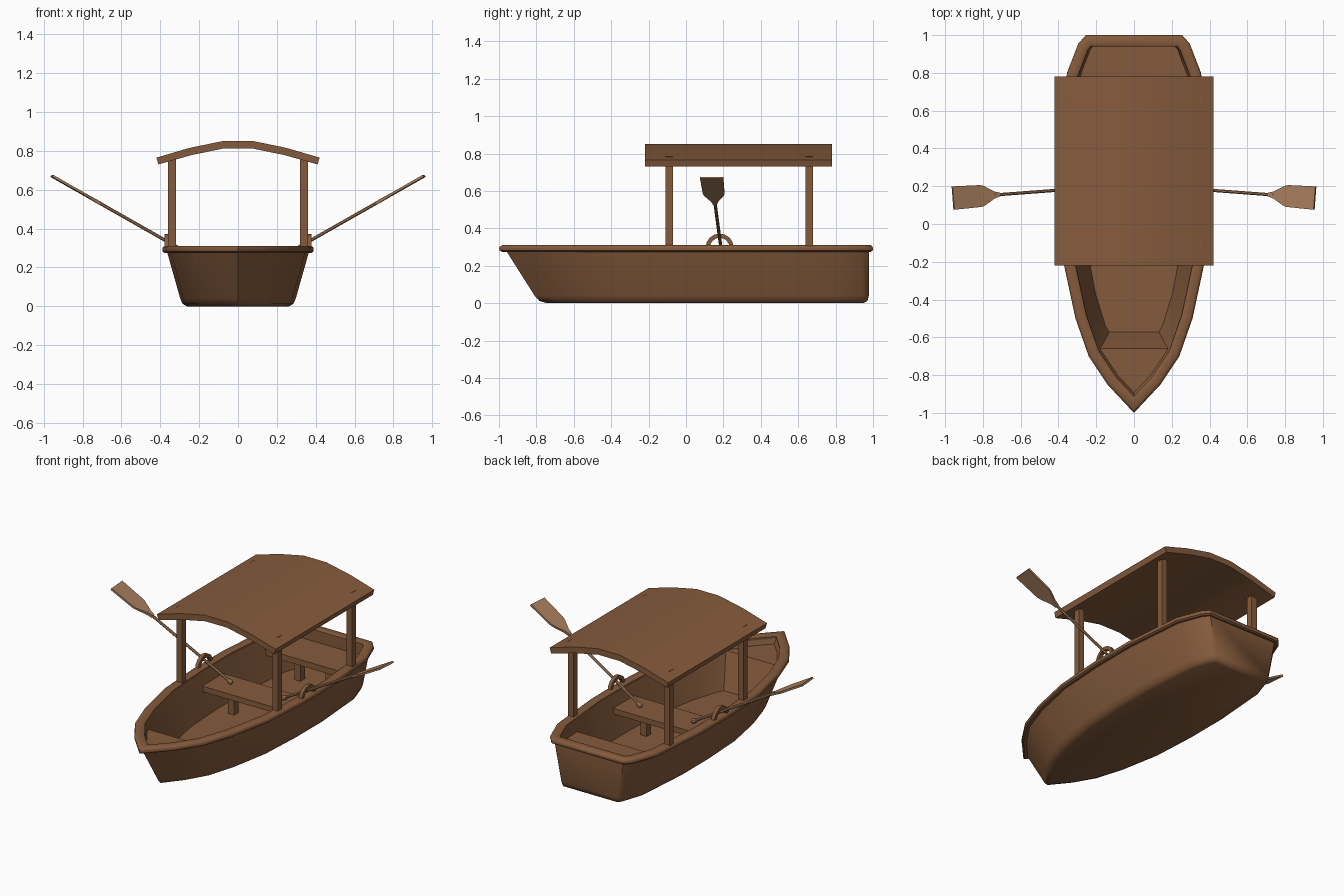
import bpy
import bmesh
import math
from mathutils import Vector

default = bpy.data.objects.get("Cube")
if default:
    bpy.data.objects.remove(default, do_unlink=True)


def make_material(name, rgb):
    mat = bpy.data.materials.new(name)
    mat.use_nodes = True
    color = (*rgb, 1)
    mat.diffuse_color = color
    mat.node_tree.nodes["Principled BSDF"].inputs["Base Color"].default_value = color
    return mat


brown = make_material("brown wood", (0.235, 0.105, 0.045))
pale = make_material("pale wood", (0.40, 0.215, 0.112))


def finish(name, bm, mat, angle=30):
    bmesh.ops.recalc_face_normals(bm, faces=bm.faces)
    mesh = bpy.data.meshes.new(name)
    bm.to_mesh(mesh)
    bm.free()
    mesh.materials.append(mat)
    obj = bpy.data.objects.new(name, mesh)
    bpy.context.collection.objects.link(obj)
    bpy.ops.object.select_all(action="DESELECT")
    obj.select_set(True)
    bpy.context.view_layer.objects.active = obj
    bpy.ops.object.shade_smooth_by_angle(angle=math.radians(angle))
    return obj


def loft(name, rings, mat, wrap=False, angle=30):
    """Skin matching closed rings; cap the ends or join last to first."""
    bm = bmesh.new()
    rows = [[bm.verts.new(p) for p in ring] for ring in rings]
    pairs = list(zip(rows, rows[1:]))
    if wrap:
        pairs.append((rows[-1], rows[0]))
    else:
        bm.faces.new(rows[0])
        bm.faces.new(rows[-1])
    for a, b in pairs:
        for i in range(len(a)):
            j = (i + 1) % len(a)
            bm.faces.new((a[i], a[j], b[j], b[i]))
    return finish(name, bm, mat, angle)


def box(name, x, y, z, mat=brown):
    ring = [(x[0], y[0]), (x[1], y[0]), (x[1], y[1]), (x[0], y[1])]
    return loft(name, [[(*p, h) for p in ring] for h in z], mat)


def mirrored(half):
    """Close a half plan (x >= 0) across the centre line."""
    return half + [(-x, y) for x, y in reversed(half) if x > 0]


# Plan of the gunwale, bow first
plan = mirrored([(0, -1), (.14, -.85), (.24, -.70), (.31, -.5), (.37, -.22),
                 (.39, .1), (.39, .4), (.355, .8), (.295, .955), (.255, 1)])


def plan_ring(inset, z, taper=0):
    """Inset the plan with mitred corners, then shrink it towards the keel."""
    pts = [Vector(p) for p in plan]
    ring = []
    for i, p in enumerate(pts):
        a = (p - pts[i - 1]).normalized()
        b = (pts[(i + 1) % len(pts)] - p).normalized()
        na, nb = Vector((-a.y, a.x)), Vector((-b.y, b.x))
        q = p + (na + nb) * inset / (1 + na.dot(nb))
        stern = .975
        ring.append((q.x * (1 - .2 * taper),
                     stern - (stern - q.y) * (1 - .085 * taper), z))
    return ring


# Hull shell: floor, inner wall, outer wall and rounded bottom
loft("hull", [plan_ring(*r) for r in (
    (.06, .05, .95), (.06, .29, 0), (.022, .29, 0), (.022, .04, .96),
    (.03, .012, 1.05), (.055, 0, 1.1))], brown, angle=50)

# Rounded rail around the top edge
loft("rail", [plan_ring(*r) for r in (
    (.012, .275), (.002, .282), (0, .292), (.003, .303), (.012, .31),
    (.052, .31), (.06, .304), (.06, .28))], brown, wrap=True, angle=40)

# Small bow deck with its sloping bulkhead
bm = bmesh.new()
deck = [bm.verts.new((x, y, .262)) for x, y in
        mirrored([(0, -.925), (.09, -.81), (.205, -.66)])]
foot = [bm.verts.new((x, -.57, .045)) for x in (.165, -.165)]
bm.faces.new(deck)
bm.faces.new((deck[2], deck[3], foot[1], foot[0]))
finish("bow_deck", bm, brown)

# Seats and their legs
box("middle_seat", (-.31, .31), (.08, .295), (.185, .22))
stern_plan = mirrored([(.305, .69), (.29, .8), (.245, .93), (.22, .955)])
loft("stern_seat", [[(*p, z) for p in stern_plan] for z in (.19, .228)], brown)
for side, label in ((1, "left"), (-1, "right")):
    for seat, lx, ly in (("middle", .16, .18), ("stern", .11, .78)):
        box(f"{seat}_seat_leg_{label}", (side * lx - .022, side * lx + .022),
            (ly - .022, ly + .022), (.04, .195))

# Arched canopy
top = [(.42, .765), (.25, .815), (.08, .85)]
under = [(.41, .73), (.24, .778), (.075, .812)]
section = (top + [(-x, z) for x, z in reversed(top)]
           + [(-x, z) for x, z in under] + list(reversed(under)))
bm = bmesh.new()
ends = [[bm.verts.new((x, y, z)) for x, z in section] for y in (-.22, .78)]
n = len(section)
for i in range(n):
    j = (i + 1) % n
    bm.faces.new((ends[0][i], ends[0][j], ends[1][j], ends[1][i]))
for row in ends:
    for i in range(n // 2 - 1):
        bm.faces.new((row[i], row[i + 1], row[n - 2 - i], row[n - 1 - i]))
finish("canopy", bm, brown)


def oar(label, side):
    inner = Vector((side * .19, .195, .235))
    tip = Vector((side * .96, .137, .672))
    along = (tip - inner).normalized()
    across = along.cross(Vector((0, 0, 1))).cross(along).normalized()
    wide = along.cross(across)

    def ring(u, w, t, sides):
        out = []
        for k in range(sides):
            a = 2 * math.pi * (k + .5) / sides
            s = 1 / math.cos(math.pi / sides) if sides == 4 else 1
            out.append(inner + along * u + wide * (w * s * math.cos(a))
                       + across * (t * s * math.sin(a)))
        return out

    # Shaft with a thicker grip
    loft(f"oar_shaft_{label}", [ring(u, r, r, 8) for u, r in (
        (-.012, .011), (-.006, .015), (.012, .015), (.02, .009), (.64, .009))], pale)
    # Flat flared blade
    loft(f"oar_blade_{label}", [ring(u, w, t, 4) for u, w, t in (
        (.60, .009, .009), (.635, .018, .008), (.70, .053, .006),
        (.72, .058, .006), (.885, .062, .006))], pale)


for side, label in ((1, "left"), (-1, "right")):
    # Canopy posts standing on the rail
    for place, py in (("front", -.09), ("rear", .66)):
        box(f"{place}_post_{label}", (side * .34 - .02, side * .34 + .02),
            (py - .02, py + .02), (.29, .785))
    # Arched oarlock
    arch = []
    for k in range(9):
        a = math.pi * k / 8
        arch.append([(side * .367 + dx, .18 + r * math.cos(a), .297 + r * math.sin(a))
                     for dx, r in ((-.011, .053), (.011, .053),
                                   (.011, .075), (-.011, .075))])
    loft(f"oarlock_{label}", arch, brown)
    oar(label, side)
